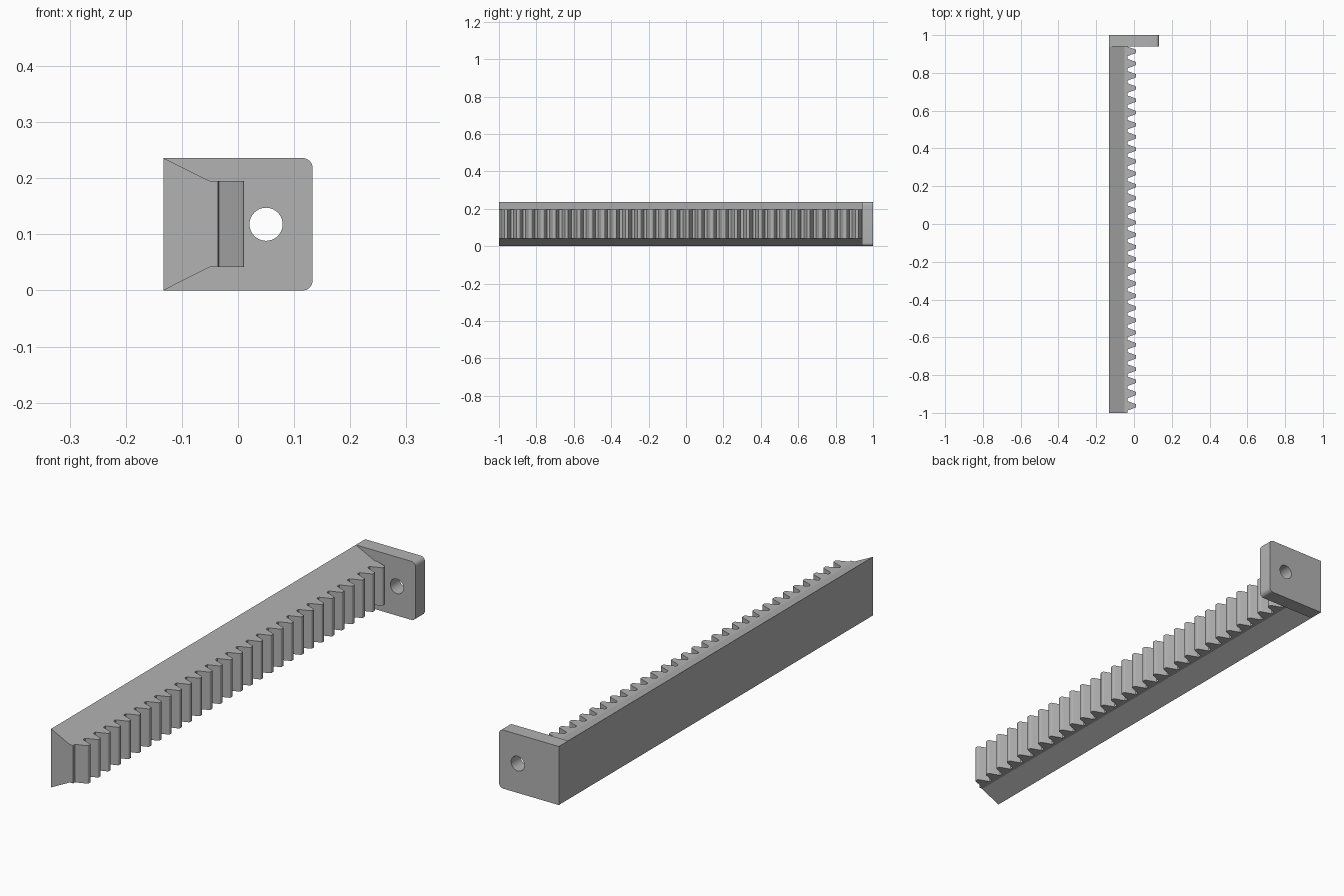
import bpy
import bmesh
from math import cos, sin, pi, radians
from mathutils import Vector

cube = bpy.data.objects.get("Cube")
if cube:
    bpy.data.objects.remove(cube, do_unlink=True)

grey = bpy.data.materials.new("plain grey")
grey.use_nodes = True
colour = (0.45, 0.45, 0.45, 1)
grey.diffuse_color = colour
grey.node_tree.nodes["Principled BSDF"].inputs["Base Color"].default_value = colour


def arc(cx, cy, r, a0, a1, n):
    """Points along a circular arc, angles in degrees."""
    steps = [radians(a0 + (a1 - a0) * i / n) for i in range(n + 1)]
    return [(cx + r * cos(a), cy + r * sin(a)) for a in steps]


def prism(name, loops, axis, start, end):
    """Fill outline loops (later loops are holes) and extrude along an axis."""
    bm = bmesh.new()
    for loop in loops:
        vs = [bm.verts.new((u, start, v) if axis == "y" else (u, v, start)) for u, v in loop]
        for a, b in zip(vs, vs[1:] + vs[:1]):
            bm.edges.new((a, b))
    bmesh.ops.triangle_fill(bm, use_beauty=True, edges=bm.edges[:])
    ext = bmesh.ops.extrude_face_region(bm, geom=bm.faces[:], use_keep_orig=True)
    moved = [g for g in ext["geom"] if isinstance(g, bmesh.types.BMVert)]
    shift = Vector((0, end - start, 0)) if axis == "y" else Vector((0, 0, end - start))
    bmesh.ops.translate(bm, verts=moved, vec=shift)
    bmesh.ops.recalc_face_normals(bm, faces=bm.faces[:])
    mesh = bpy.data.meshes.new(name)
    bm.to_mesh(mesh)
    bm.free()
    mesh.materials.append(grey)
    obj = bpy.data.objects.new(name, mesh)
    bpy.context.collection.objects.link(obj)
    bpy.ops.object.select_all(action="DESELECT")
    obj.select_set(True)
    bpy.context.view_layer.objects.active = obj
    bpy.ops.object.shade_smooth_by_angle(angle=radians(40))
    return obj


SIDE, TOP = 0.133, 0.236
PLATE_Y = 0.94
NECK = -0.05
LOW, HIGH = 0.042, 0.195

# Tapered backing bar
prism("backing_bar", [[(-SIDE, 0), (NECK, LOW), (NECK, HIGH), (-SIDE, TOP)]],
      "y", -1, PLATE_Y)

# Toothed strip: one half-tooth profile mirrored and repeated
PITCH, TEETH, LAST = 0.0647, 30, 0.914
ROOT = -0.0355
half = [(0.0285, ROOT), (0.0255, -0.0342), (0.0235, -0.030), (0.0098, 0.0075),
        (0.0085, 0.0098), (0.006, 0.011)]
tooth = [(x, -w) for w, x in half] + [(x, w) for w, x in reversed(half)]
strip = [(NECK, -1), (ROOT, -1)]
for i in range(TEETH):
    y = LAST - (TEETH - 1 - i) * PITCH
    strip += [(x, min(y + dy, PLATE_Y)) for x, dy in tooth]
strip[-1] = (ROOT, PLATE_Y + 0.004)
strip.append((NECK, PLATE_Y + 0.004))
prism("rack_teeth", [strip], "z", LOW, HIGH)

# End plate with two rounded corners and a through hole
R = 0.018
outline = [(-SIDE, TOP), (-SIDE, 0)]
outline += arc(SIDE - R, R, R, -90, 0, 8)
outline += arc(SIDE - R, TOP - R, R, 0, 90, 8)
hole = arc(0.05, TOP / 2, 0.0295, 0, 360, 40)[:-1]
prism("end_plate", [outline, hole], "y", PLATE_Y, 1)
